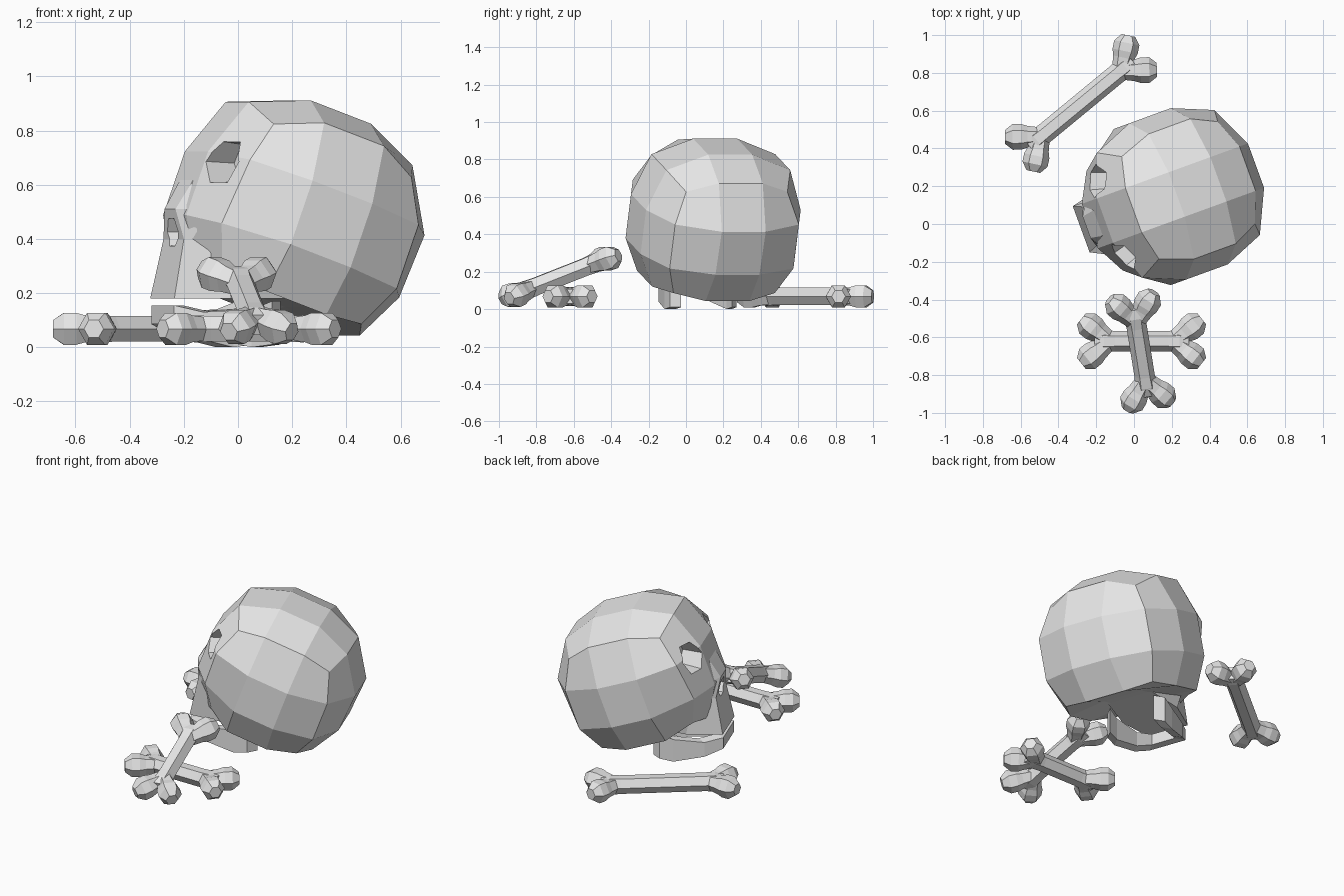
import bpy, bmesh, math
from mathutils import Vector, Matrix

if "Cube" in bpy.data.objects:
    bpy.data.objects.remove(bpy.data.objects["Cube"])

bone_mat = bpy.data.materials.new("bone_grey")
bone_mat.diffuse_color = (0.8, 0.8, 0.8, 1)
bone_mat.use_nodes = True
bone_mat.node_tree.nodes["Principled BSDF"].inputs["Base Color"].default_value = bone_mat.diffuse_color

# Skull frame: local -x is forward; the cranium is also tipped back
YAW = Matrix.Rotation(math.radians(20), 4, 'Z')
SKULL = Matrix.Translation((0.195, 0.145, 0.455)) @ YAW
CRANIUM = SKULL @ Matrix.Rotation(math.radians(20), 4, 'Y')
JAW = Matrix.Translation((0.22, 0.15, 0)) @ YAW


def make(name, bm, matrix=Matrix()):
    bmesh.ops.transform(bm, matrix=matrix, verts=bm.verts)
    bmesh.ops.recalc_face_normals(bm, faces=bm.faces)
    mesh = bpy.data.meshes.new(name)
    bm.to_mesh(mesh)
    bm.free()
    mesh.materials.append(bone_mat)
    ob = bpy.data.objects.new(name, mesh)
    bpy.context.collection.objects.link(ob)
    return ob


def loft(bm, loops):
    """Skin a list of equal-length point loops and cap both ends."""
    rows = [[bm.verts.new(p) for p in loop] for loop in loops]
    n = len(rows[0])
    for a, b in zip(rows, rows[1:]):
        for i in range(n):
            j = (i + 1) % n
            bm.faces.new((a[i], a[j], b[j], b[i]))
    bm.faces.new(rows[0][::-1])
    bm.faces.new(rows[-1])


def lathe(bm, start, direction, rings, sides=6):
    """Faceted turned form: rings are (distance, radius) along direction."""
    q = Vector(direction).to_track_quat('Z', 'Y')
    loft(bm, [[Vector(start) + q @ Vector((r * math.cos(i * math.tau / sides),
                                           r * math.sin(i * math.tau / sides), t))
               for i in range(sides)] for t, r in rings])


def combine(target, other, operation):
    mod = target.modifiers.new(operation, 'BOOLEAN')
    mod.operation, mod.object, mod.solver = operation, other, 'EXACT'
    bpy.context.view_layer.objects.active = target
    bpy.ops.object.modifier_apply(modifier=mod.name)
    bpy.data.objects.remove(other)


# Cranium: cube in thirds, rounded by whether a vertex is on a face, edge or corner
bm = bmesh.new()
bmesh.ops.create_cube(bm, size=2)
bmesh.ops.subdivide_edges(bm, edges=bm.edges[:], cuts=2, use_grid_fill=True)
OUTER, INNER = {1: 0.44, 2: 0.352, 3: 0.288}, 0.125
for v in bm.verts:
    on = sum(abs(c) > 0.9 for c in v.co)
    front, back, side = v.co.x < -0.9, v.co.x > 0.9, abs(v.co.y) > 0.9
    base, low = v.co.z < -0.9, v.co.z < 0
    s = math.copysign(1, v.co.y)
    v.co = Vector([math.copysign(OUTER[on] if abs(c) > 0.9 else INNER, c) for c in v.co])
    if back and on == 1:
        v.co.x += 0.025 if not low else 0.01
    if back and on == 2 and v.co.z > 0.2:
        v.co.x -= 0.02
    if base and on == 1:                # flat base
        v.co.z = -0.28
    elif base and on == 2:
        v.co.z = -0.31
    if front and side and low:          # cheeks draw in
        v.co.y = s * (0.22 if base else 0.28)
    if front and base:
        v.co.x += 0.02
skull = make("skull", bm, CRANIUM)

# Face and upper jaw: height, front x, front half width, side x, side half width
bm = bmesh.new()
slices = [(0.72, -0.345, 0.07, -0.20, 0.18),
          (0.60, -0.42, 0.07, -0.30, 0.22),
          (0.51, -0.475, 0.06, -0.37, 0.24),
          (0.40, -0.46, 0.11, -0.35, 0.21),
          (0.18, -0.505, 0.13, -0.30, 0.18)]
loops = []
for z, fx, fw, sx, sw in slices:
    half = [(fx, fw), (sx, sw), (-0.06, sw * 0.8)]
    loops.append([(x, y, z - 0.455) for x, y in half]
                 + [(x, -y, z - 0.455) for x, y in reversed(half)])
loft(bm, loops)
combine(skull, make("face", bm, SKULL), 'UNION')

# Eye sockets and nose opening
for s in (-1, 1):
    bm = bmesh.new()
    lathe(bm, (-0.52, 0.27 * s, 0.24), (0.93, -0.30 * s, -0.05), [(0, 0.105), (0.30, 0.08)])
    combine(skull, make("socket_cutter", bm, SKULL), 'DIFFERENCE')
bm = bmesh.new()
lathe(bm, (-0.58, 0, -0.03), (1, 0, 0), [(0, 0.07), (0.2, 0.05)], 6)
combine(skull, make("nose_cutter", bm, SKULL), 'DIFFERENCE')

# Lower jaw: horseshoe of stations (x, half width, bottom, top)
bm = bmesh.new()
half = [(-0.17, 0.19, 0.01, 0.17), (-0.25, 0.19, 0.0, 0.14),
        (-0.43, 0.16, 0.04, 0.13), (-0.53, 0.12, 0.085, 0.155)]
stations = half + [(x, -y, a, b) for x, y, a, b in reversed(half)]
loft(bm, [[(x, y, a), (x, y, b),
           (x + 0.05, y - math.copysign(0.045, y), b),
           (x + 0.05, y - math.copysign(0.045, y), a)] for x, y, a, b in stations])
make("lower_jaw", bm, JAW)


# Loose bones: faceted shaft with two flared knobs at each end
def bone(name, p, q):
    p, q = Vector(p), Vector(q)
    axis = (q - p).normalized()
    side = axis.cross(Vector((0, 0, 1))).normalized()
    length = (q - p).length
    bm = bmesh.new()
    lathe(bm, p, axis, [(0.02, 0.045), (0.07, 0.058), (0.13, 0.054),
                        (length - 0.13, 0.054), (length - 0.07, 0.058), (length - 0.02, 0.045)])
    for end, out in ((p, -axis), (q, axis)):
        for s in (-1, 1):
            d = (out * 0.78 + side * s * 0.62).normalized()
            lathe(bm, end - out * 0.10, d,
                  [(0.0, 0.048), (0.07, 0.057), (0.105, 0.068), (0.150, 0.068), (0.190, 0.037)])
    return make(name, bm)


bone("crossed_bone_lower", (-0.23, -0.62, 0.068), (0.31, -0.62, 0.068))
bone("crossed_bone_upper", (0.075, -0.92, 0.075), (-0.005, -0.425, 0.27))
bone("long_bone", (-0.57, 0.40, 0.068), (0.008, 0.876, 0.068))
